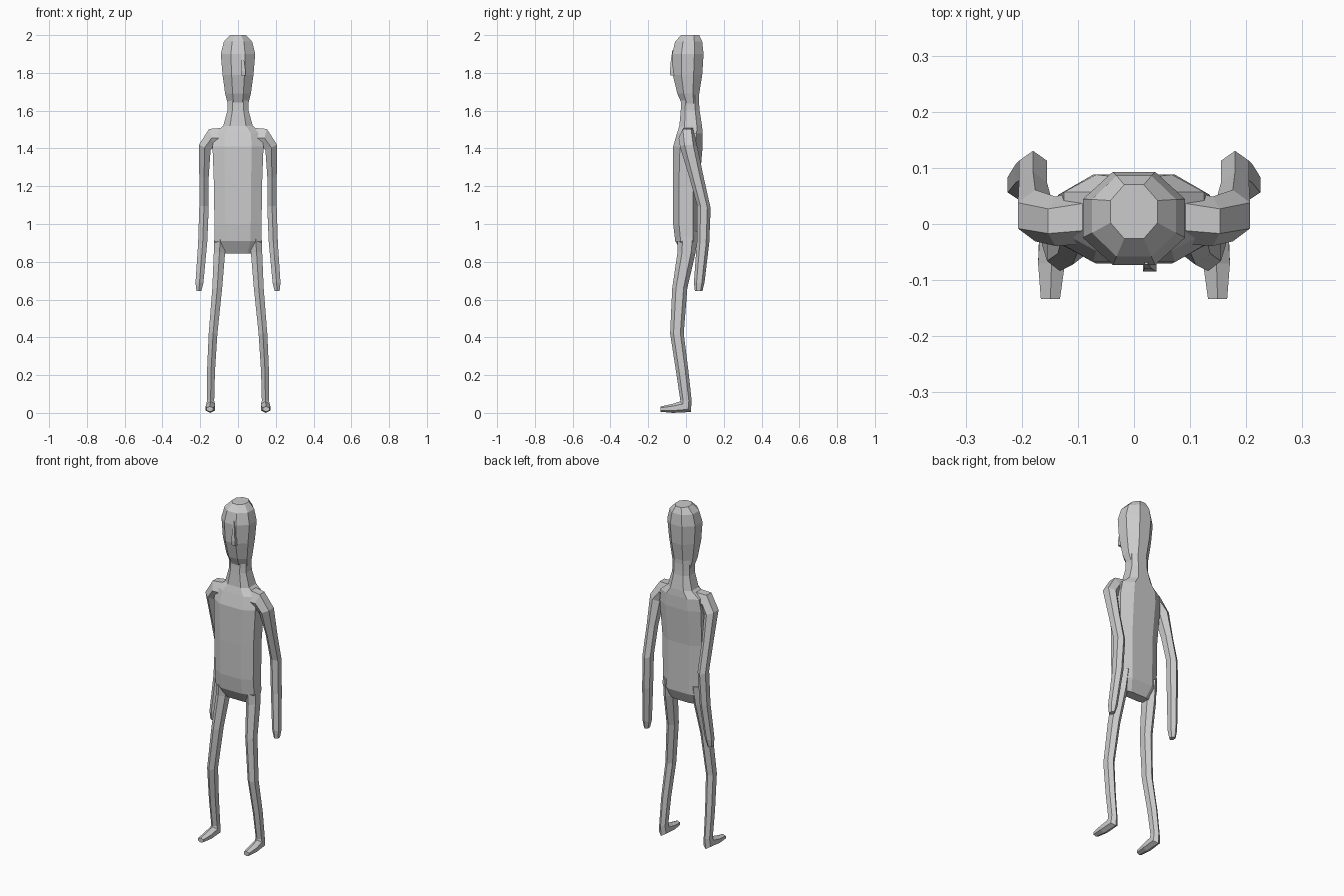
import bpy, bmesh
from math import cos, sin, pi, radians
from mathutils import Vector


def loft(name, rings, sides, power=1.0, mirror=False):
    """Skin a capped tube through rings: (x, y, z, half width, half depth, roll, pitch)."""
    bm = bmesh.new()
    loops = []
    norm = cos(pi / sides) ** power
    for x, y, z, rx, ry, *tilt in rings:
        roll, pitch = tilt if tilt else (0, 0)
        u = Vector((cos(radians(roll)), 0, sin(radians(roll))))
        v = Vector((0, cos(radians(pitch)), -sin(radians(pitch))))
        loop = []
        for i in range(sides):
            a = 2 * pi * (i + 0.5) / sides
            c, s = cos(a), sin(a)
            c = abs(c) ** power * (1 if c > 0 else -1) / norm
            s = abs(s) ** power * (1 if s > 0 else -1)
            if sides % 4 == 0:
                s /= norm
            loop.append(bm.verts.new(Vector((x, y, z)) + u * c * rx + v * s * ry))
        loops.append(loop)
    for a, b in zip(loops, loops[1:]):
        for i in range(sides):
            j = (i + 1) % sides
            bm.faces.new((a[i], a[j], b[j], b[i]))
    bm.faces.new(loops[0])
    bm.faces.new(loops[-1])
    bmesh.ops.recalc_face_normals(bm, faces=bm.faces)
    mesh = bpy.data.meshes.new(name)
    bm.to_mesh(mesh)
    bm.free()
    obj = bpy.data.objects.new(name, mesh)
    bpy.context.collection.objects.link(obj)
    if mirror:
        obj.modifiers.new("Mirror", "MIRROR").use_mirror_merge = False
    return obj


# Torso running up into the neck
loft("torso", [
    (0, 0.01, 0.845, 0.09, 0.028),
    (0, 0.005, 0.91, 0.125, 0.062),
    (0, 0.00, 1.00, 0.125, 0.068),
    (0, 0.00, 1.20, 0.127, 0.070),
    (0, 0.01, 1.41, 0.135, 0.078),
    (0, 0.02, 1.48, 0.125, 0.068),
    (0, 0.025, 1.52, 0.078, 0.060),
    (0, 0.022, 1.60, 0.056, 0.050),
    (0, 0.022, 1.63, 0.055, 0.048),
    (0, 0.022, 1.70, 0.055, 0.046),
], 8, 0.7)

# Head, narrow at the jaw and widest at the brow
loft("head", [
    (0, 0.025, 1.625, 0.052, 0.042),
    (0, 0.012, 1.69, 0.068, 0.058),
    (0, 0.008, 1.79, 0.082, 0.078),
    (0, 0.010, 1.90, 0.091, 0.083),
    (0, 0.014, 1.965, 0.075, 0.072),
    (0, 0.022, 2.00, 0.042, 0.048),
], 8)

# Slim nose ridge
loft("nose", [
    (0.028, -0.068, 1.785, 0.012, 0.015),
    (0.028, -0.068, 1.81, 0.012, 0.017),
    (0.025, -0.065, 1.87, 0.007, 0.015),
    (0.022, -0.065, 1.92, 0.003, 0.007),
], 4)

# Arms: out of the shoulder, down to a bent elbow, ending in a mitten hand
loft("arms", [
    (0.070, 0.015, 1.455, 0.055, 0.050, 90, 0),
    (0.140, 0.005, 1.455, 0.050, 0.044, 75, 0),
    (0.176, 0.015, 1.405, 0.034, 0.046, 25, 0),
    (0.180, 0.055, 1.25, 0.025, 0.038, 0, 0),
    (0.180, 0.095, 1.09, 0.025, 0.036, 0, 10),
    (0.187, 0.090, 0.90, 0.024, 0.033, 0, 0),
    (0.204, 0.070, 0.69, 0.021, 0.028, 0, 0),
    (0.207, 0.067, 0.645, 0.013, 0.020, 0, 0),
], 6, 1.0, True)

# Legs with forward knees, turning at the ankle into flat feet
loft("legs", [
    (0.092, 0.010, 0.96, 0.032, 0.055, 0, 0),
    (0.098, 0.003, 0.85, 0.030, 0.048, 0, 0),
    (0.110, -0.033, 0.66, 0.026, 0.040, 0, 0),
    (0.132, -0.048, 0.42, 0.023, 0.036, 0, 0),
    (0.143, -0.020, 0.22, 0.021, 0.033, 0, 0),
    (0.145, 0.000, 0.065, 0.019, 0.030, 0, 0),
    (0.145, -0.003, 0.033, 0.023, 0.040, 0, 45),
    (0.147, -0.070, 0.024, 0.024, 0.024, 0, 90),
    (0.149, -0.134, 0.020, 0.017, 0.014, 0, 90),
], 6, 1.0, True)
